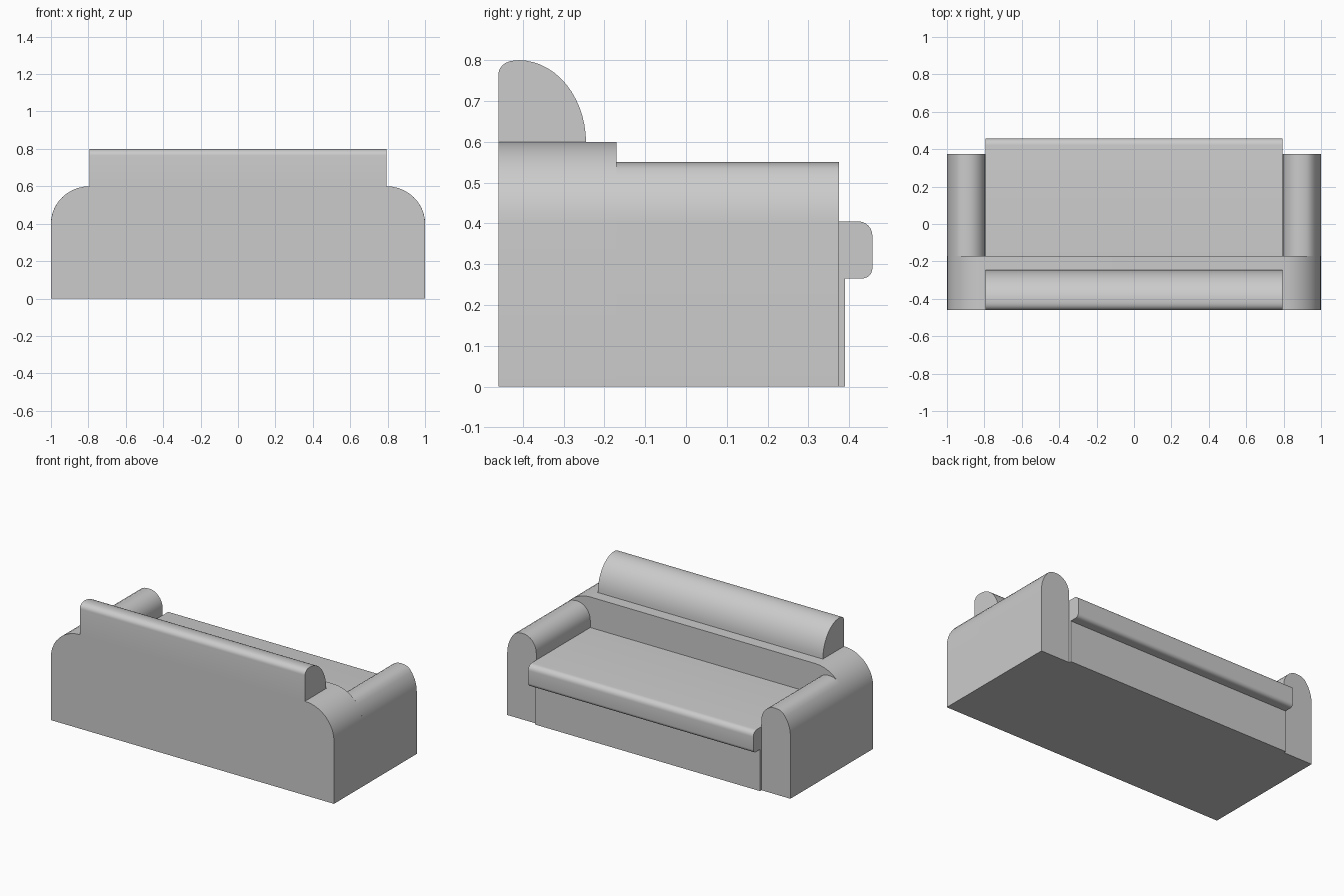
import bpy, bmesh
from math import sin, cos, pi, radians

cube = bpy.data.objects.get("Cube")
if cube:
    bpy.data.objects.remove(cube, do_unlink=True)

GREY = (0.6, 0.6, 0.6, 1)
fabric = bpy.data.materials.new("grey_fabric")
fabric.use_nodes = True
fabric.diffuse_color = GREY
fabric.node_tree.nodes["Principled BSDF"].inputs["Base Color"].default_value = GREY


def arc(cx, cz, rx, rz, start, end, steps=10):
    """Points along an elliptical arc, angles in degrees."""
    angles = [radians(start + (end - start) * i / steps) for i in range(steps + 1)]
    return [(cx + rx * cos(a), cz + rz * sin(a)) for a in angles]


def prism(name, profile, along, lo, hi):
    """Extrude a (horizontal, z) profile along x or y."""
    bm = bmesh.new()
    place = (lambda h, z, t: (t, h, z)) if along == "x" else (lambda h, z, t: (h, t, z))
    rings = [[bm.verts.new(place(h, z, t)) for h, z in profile] for t in (lo, hi)]
    bm.faces.new(rings[0])
    bm.faces.new(rings[1])
    n = len(profile)
    for i in range(n):
        j = (i + 1) % n
        bm.faces.new((rings[0][i], rings[0][j], rings[1][j], rings[1][i]))
    bmesh.ops.recalc_face_normals(bm, faces=bm.faces)
    mesh = bpy.data.meshes.new(name)
    bm.to_mesh(mesh)
    bm.free()
    mesh.materials.append(fabric)
    obj = bpy.data.objects.new(name, mesh)
    bpy.context.collection.objects.link(obj)
    bpy.ops.object.select_all(action="DESELECT")
    obj.select_set(True)
    bpy.context.view_layer.objects.active = obj
    bpy.ops.object.shade_smooth_by_angle(angle=radians(35))
    return obj


BACK, STEP, ARM_FRONT, INNER = -0.46, -0.17, 0.375, 0.795

# Back block with rounded shoulders
shoulder = [(1, 0)] + arc(INNER, 0.4, 1 - INNER, 0.2, 0, 90)
prism("back_block", shoulder + [(-x, z) for x, z in reversed(shoulder)], "y", BACK, STEP)

# Rounded arms, mirrored left and right
arm = [(1, 0)] + arc(INNER, 0.4, 1 - INNER, 0.2, 0, 42, 6)
arm += [(0.925, 0.546)] + arc(0.89, 0.45, 0.89 - INNER, 0.1, 90, 180, 8) + [(INNER, 0)]
for side, label in ((1, "left"), (-1, "right")):
    prism(label + "_arm", [(side * x, z) for x, z in arm], "y", STEP, ARM_FRONT)

# Base between the arms
prism("base", [(STEP, 0), (0.39, 0), (0.39, 0.27), (STEP, 0.27)], "x", -INNER, INNER)

# Seat cushion with a rolled front edge
seat = [(STEP, 0.265)] + arc(0.432, 0.29, 0.025, 0.025, -90, 0, 6)
seat += arc(0.422, 0.37, 0.035, 0.035, 0, 90, 6) + [(STEP, 0.405)]
prism("seat_cushion", seat, "x", -INNER, INNER)

# Headrest bolster, upright behind and rounded towards the seat
bolster = [(BACK, 0.597)] + arc(-0.245 - 0.165, 0.597, 0.165, 0.203, 0, 90, 14)
bolster += arc(-0.42, 0.765, 0.04, 0.034, 95, 180, 6)
prism("headrest", bolster, "x", -INNER, INNER)
